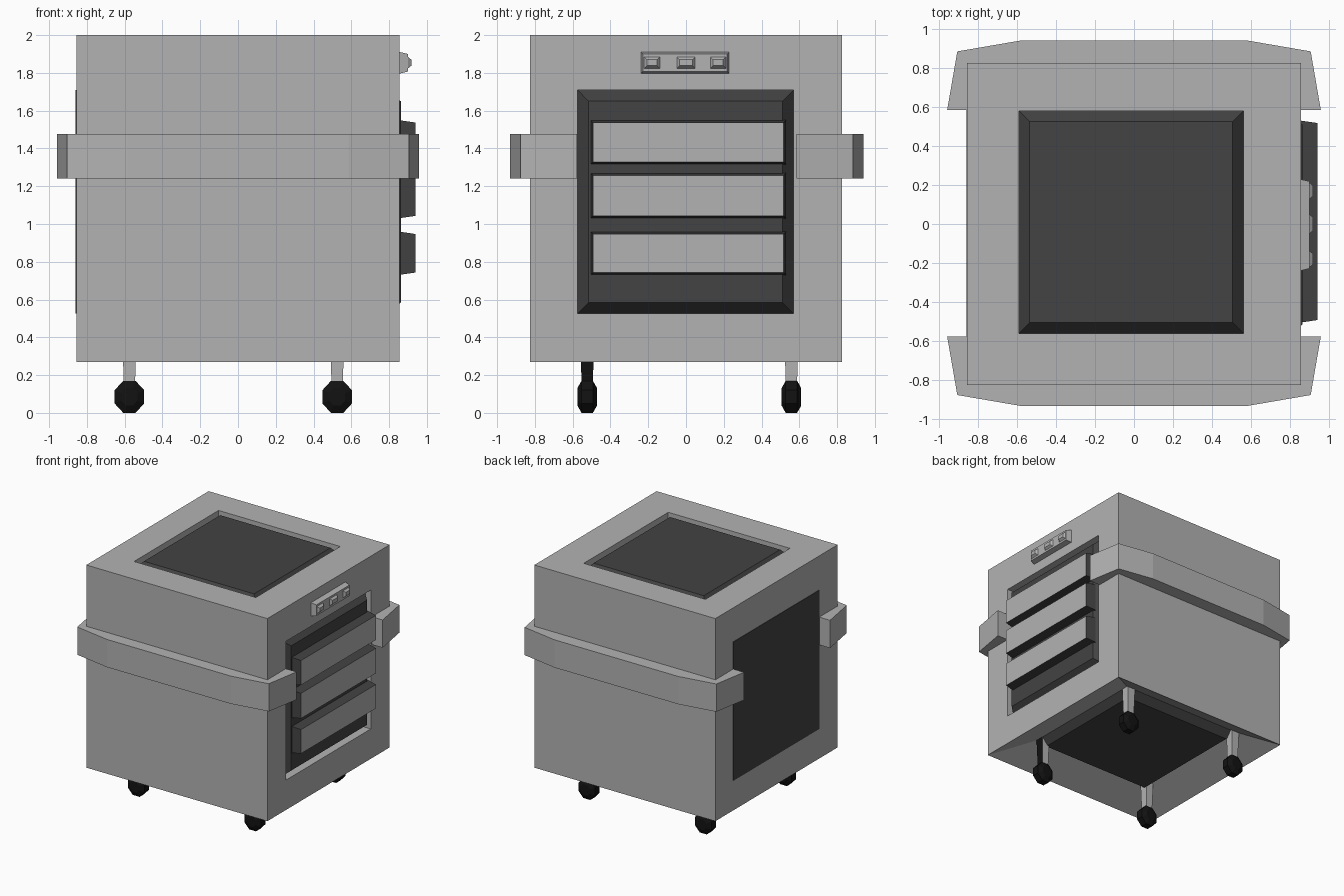
import bpy, bmesh, math
from mathutils import Vector

if "Cube" in bpy.data.objects:
    bpy.data.objects.remove(bpy.data.objects["Cube"])


def material(name, v):
    m = bpy.data.materials.new(name)
    m.diffuse_color = (v, v, v, 1)
    m.use_nodes = True
    m.node_tree.nodes["Principled BSDF"].inputs["Base Color"].default_value = m.diffuse_color
    return m


GREY = material("body grey", 0.45)
DARK = material("dark panel grey", 0.056)
BLACK = material("wheel black", 0.006)


def finish(bm, name, mats, rule=None):
    bmesh.ops.recalc_face_normals(bm, faces=bm.faces)
    bm.normal_update()
    me = bpy.data.meshes.new(name)
    if rule:
        for f in bm.faces:
            f.material_index = rule(f)
    bm.to_mesh(me)
    bm.free()
    for m in mats:
        me.materials.append(m)
    ob = bpy.data.objects.new(name, me)
    bpy.context.collection.objects.link(ob)
    return ob


def frustum(name, axis, lo, hi, taper, d0, d1, mats, rule=None):
    """Tapered block along an axis; lo/hi bound its base in the other two axes."""
    bm = bmesh.new()
    rings = []
    for d, t in ((d0, 0), (d1, taper)):
        a, b, c, e = lo[0] + t, lo[1] + t, hi[0] - t, hi[1] - t
        ring = []
        for p in ((a, b), (c, b), (c, e), (a, e)):
            co = list(p)
            co.insert(axis, d)
            ring.append(bm.verts.new(co))
        rings.append(ring)
        bm.faces.new(ring)
    r, s = rings
    for i in range(4):
        j = (i + 1) % 4
        bm.faces.new((r[i], r[j], s[j], s[i]))
    return finish(bm, name, mats, rule)


def opening(bm, normal, axis, lo, hi, level, depth=0):
    """Inset the face with this normal to a rectangle at a level, then sink it."""
    face = max(bm.faces, key=lambda f: f.normal.dot(normal) * f.calc_area())
    bmesh.ops.inset_region(bm, faces=[face], thickness=0.2)
    others = [i for i in range(3) if i != axis]
    mid = face.calc_center_median()
    for v in face.verts:
        for k, i in enumerate(others):
            v.co[i] = lo[k] if v.co[i] < mid[i] else hi[k]
        v.co[axis] = level
    if depth:
        new = bmesh.ops.extrude_discrete_faces(bm, faces=[face])["faces"][0]
        for v in new.verts:
            v.co -= Vector(normal) * depth
    bm.normal_update()


TOP = ((-0.59, -0.56), (0.56, 0.58))
SIDE = ((-0.575, 0.525), (0.57, 1.71))
DEPTH = 0.07

# body with sunken openings on top and right, and a hollow underside
bm = bmesh.new()
bmesh.ops.create_cube(bm, size=1)
for v in bm.verts:
    v.co = (v.co.x * 1.71, v.co.y * 1.65, 2.0 if v.co.z > 0 else 0.27)
bm.normal_update()
opening(bm, (0, 0, 1), 2, *TOP, 2.0, DEPTH)
opening(bm, (1, 0, 0), 0, *SIDE, 0.855, DEPTH)
opening(bm, (0, 0, -1), 2, *TOP, 0.40)
finish(bm, "body", [GREY])

# dark panels with sloping edges
frustum("top_panel", 2, *TOP, 0.055, 2.0 - DEPTH + 0.003, 1.995, [DARK])
frustum("bottom_panel", 2, *TOP, 0.055, 0.402, 0.34, [DARK])
frustum("right_panel", 0, *SIDE, 0.06, 0.855 - DEPTH + 0.003, 0.862, [DARK])
frustum("left_panel", 0, (-0.575, 0.525), (0.585, 1.71), 0.0, -0.85, -0.859, [DARK])

# drawers: dark boxes with grey fronts
for i, (z0, z1) in enumerate(((1.315, 1.55), (1.03, 1.27), (0.73, 0.96))):
    frustum(f"drawer_{i + 1}", 0, (-0.505, z0), (0.53, z1), 0.013, 0.85, 0.94,
            [DARK, GREY], lambda f: 1 if f.normal.x > 0.9 else 0)

# control plate with three buttons
frustum("control_plate", 0, (-0.24, 1.795), (0.23, 1.912), 0.012, 0.85, 0.90, [GREY])
for i, (y, w) in enumerate(((-0.18, 0.045), (0.0, 0.052), (0.17, 0.045))):
    frustum(f"button_{i + 1}", 0, (y - w, 1.82), (y + w, 1.888), 0.018, 0.895, 0.918, [GREY])

# wrap-around bumpers, front and back
for name, s in (("front_bumper", -1), ("back_bumper", 1)):
    half = [(0.84, 0.58), (0.957, 0.58), (0.905, 0.88), (0.585, 0.935)]
    inner = [(-0.84, 0.81), (0.84, 0.81)]
    pts = half + [(-x, y) for x, y in reversed(half)] + inner
    bm = bmesh.new()
    face = bm.faces.new([bm.verts.new((x, s * y + 0.004, 1.24)) for x, y in pts])
    ext = bmesh.ops.extrude_face_region(bm, geom=[face])["geom"]
    for v in ext:
        if isinstance(v, bmesh.types.BMVert):
            v.co.z = 1.477
    finish(bm, name, [GREY])


def wheel(name, x, y):
    bm = bmesh.new()
    rings = []
    for dy, r in ((-0.052, 0.05), (-0.03, 0.092), (0.03, 0.092), (0.052, 0.05)):
        rings.append([bm.verts.new((x + r * 0.92 * math.cos(a), y + dy, 0.085 + r * math.sin(a)))
                      for a in (math.pi * (k + 0.5) / 4 for k in range(8))])
    for r, s in zip(rings, rings[1:]):
        for k in range(8):
            j = (k + 1) % 8
            bm.faces.new((r[k], r[j], s[j], s[k]))
    bm.faces.new(rings[0])
    bm.faces.new(rings[-1])
    finish(bm, name, [BLACK])


# casters; the front right leg has one black side
for fx, x in (("left", -0.575), ("right", 0.525)):
    for fy, y in (("front", -0.523), ("back", 0.558)):
        odd = fx == "right" and fy == "front"
        frustum(f"{fy}_{fx}_leg", 2, (x - 0.037, y - 0.037), (x + 0.037, y + 0.037), 0.008,
                0.41, 0.12, [GREY, BLACK],
                (lambda f: 1 if f.normal.x > 0.9 else 0) if odd else None)
        wheel(f"{fy}_{fx}_wheel", x, y)
for ob in bpy.data.objects:
    if ob.name.endswith("_wheel"):
        low = min(v.co.z for v in ob.data.vertices)
        for v in ob.data.vertices:
            v.co.z -= low
